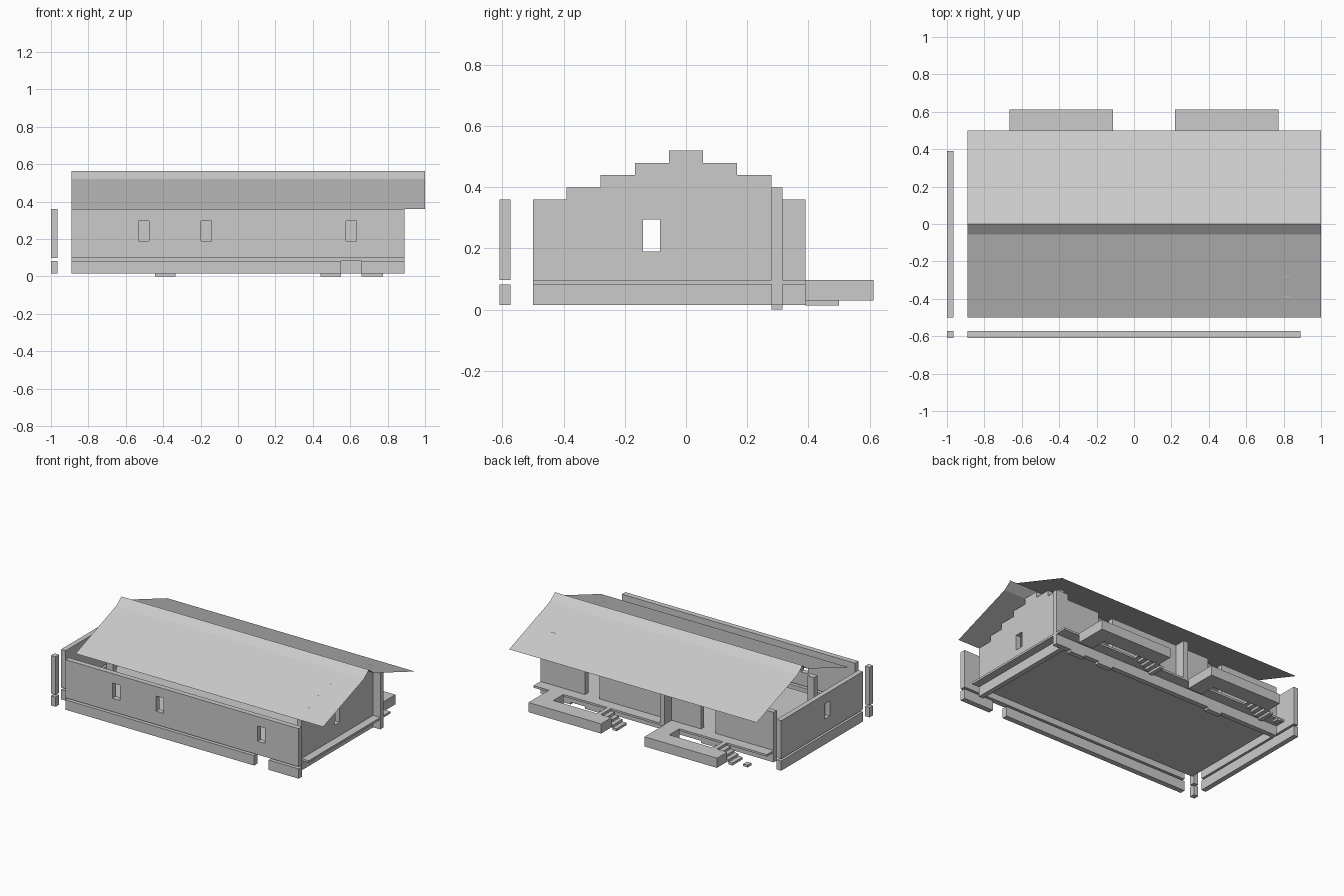
import bpy, bmesh

if "Cube" in bpy.data.objects:
    bpy.data.objects.remove(bpy.data.objects["Cube"])


def box(name, x0, x1, y0, y1, z0, z1):
    bm = bmesh.new()
    bmesh.ops.create_cube(bm, size=1)
    for v in bm.verts:
        v.co = ((x0 + x1) / 2 + v.co.x * (x1 - x0),
                (y0 + y1) / 2 + v.co.y * (y1 - y0),
                (z0 + z1) / 2 + v.co.z * (z1 - z0))
    me = bpy.data.meshes.new(name)
    bm.to_mesh(me)
    bm.free()
    ob = bpy.data.objects.new(name, me)
    bpy.context.collection.objects.link(ob)
    return ob


def extrude_x(name, profile, x0, x1, closed=True):
    # yz profile swept along x; an open profile gives a thin sheet
    bm = bmesh.new()
    a = [bm.verts.new((x0, y, z)) for y, z in profile]
    b = [bm.verts.new((x1, y, z)) for y, z in profile]
    n = len(profile)
    for i in range(n if closed else n - 1):
        j = (i + 1) % n
        bm.faces.new((a[i], a[j], b[j], b[i]))
    if closed:
        bm.faces.new(a[::-1])
        bm.faces.new(b)
        bmesh.ops.recalc_face_normals(bm, faces=bm.faces)
    me = bpy.data.meshes.new(name)
    bm.to_mesh(me)
    bm.free()
    ob = bpy.data.objects.new(name, me)
    bpy.context.collection.objects.link(ob)
    return ob


def cut(ob, *bounds):
    c = box("cutter", *bounds)
    c.hide_render = True
    c.hide_viewport = True
    c.display_type = 'WIRE'
    m = ob.modifiers.new("opening", 'BOOLEAN')
    m.operation = 'DIFFERENCE'
    m.solver = 'EXACT'
    m.object = c
    bpy.context.view_layer.update()
    dg = bpy.context.evaluated_depsgraph_get()
    me = bpy.data.meshes.new_from_object(ob.evaluated_get(dg))
    ob.modifiers.clear()
    ob.data = me
    bpy.data.objects.remove(c)


# Thin roof sheet with a steeper ridge cap
extrude_x("roof", [(-.5, .36), (-.055, .52), (0, .563), (.055, .52), (.5, .36)],
          -.89, 1, closed=False)

# Floor slab
box("floor", -.89, .89, -.5, .39, .083, .097)

# Front wall with three windows, and its base with a gap
front = box("front_wall", -.89, .89, -.61, -.573, .097, .36)
for x in (-.503, -.17, .605):
    cut(front, x - .028, x + .028, -.7, -.5, .19, .295)
box("front_base", -.89, .55, -.61, -.573, .015, .083)
box("front_base_end", .66, .89, -.61, -.573, .015, .083)

# Left wall, base and corner post
left = box("left_wall", -1, -.965, -.5, .39, .097, .36)
cut(left, -1.1, -.9, -.14, -.085, .19, .295)
box("left_base", -1, -.965, -.5, .39, .015, .083)
box("corner_post", -1, -.965, -.61, -.573, .097, .36)
box("corner_base", -1, -.965, -.61, -.573, .015, .083)

# Right gable with a stepped top
steps = [(-.5, .097), (-.5, .36)]
for i, y in enumerate((-.39, -.28, -.167, -.055)):
    steps += [(y, .36 + .04 * i), (y, .40 + .04 * i)]
steps += [(.055, .52), (.055, .48), (.167, .48), (.167, .44), (.28, .44), (.28, .097)]
gable = extrude_x("right_gable", steps, .80, .835)
cut(gable, .7, .95, -.14, -.085, .19, .295)
box("right_base", .80, .835, -.5, .28, .015, .083)

# Back wall panels between the doors, end post and divider
for x0, x1 in ((-.89, -.445), (-.335, .44), (.55, .80)):
    box("back_wall", x0, x1, .28, .315, .097, .36)
box("back_post", .80, .89, .28, .315, .083, .40)
box("veranda_divider", -.11, -.075, .315, .39, .097, .36)
box("inner_partition", -.85, -.80, -.22, -.18, .097, .40)

# Back foundation beam with lower blocks
box("back_base", -.89, .89, .28, .315, .015, .083)
for x0, x1 in ((-.445, -.335), (.44, .55), (.66, .775)):
    box("footing", x0, x1, .28, .315, 0, .083)

# Two back terraces: outer bar, side arms, stairs
for x in (-.665, .22):
    box("terrace_bar", x, x + .553, .5, .612, .03, .097)
    box("terrace_arm", x + .443, x + .553, .39, .5, .03, .097)
    box("terrace_landing", x + .08, x + .11, .39, .5, .08, .097)
    for i in range(4):
        z = .08 - .0165 * i
        box("stair_step", x + .05 - .03 * i, x + .08 - .03 * i, .39, .5, z - .016, z)
box("loose_step", -.80, -.765, .43, .47, .015, .03)
